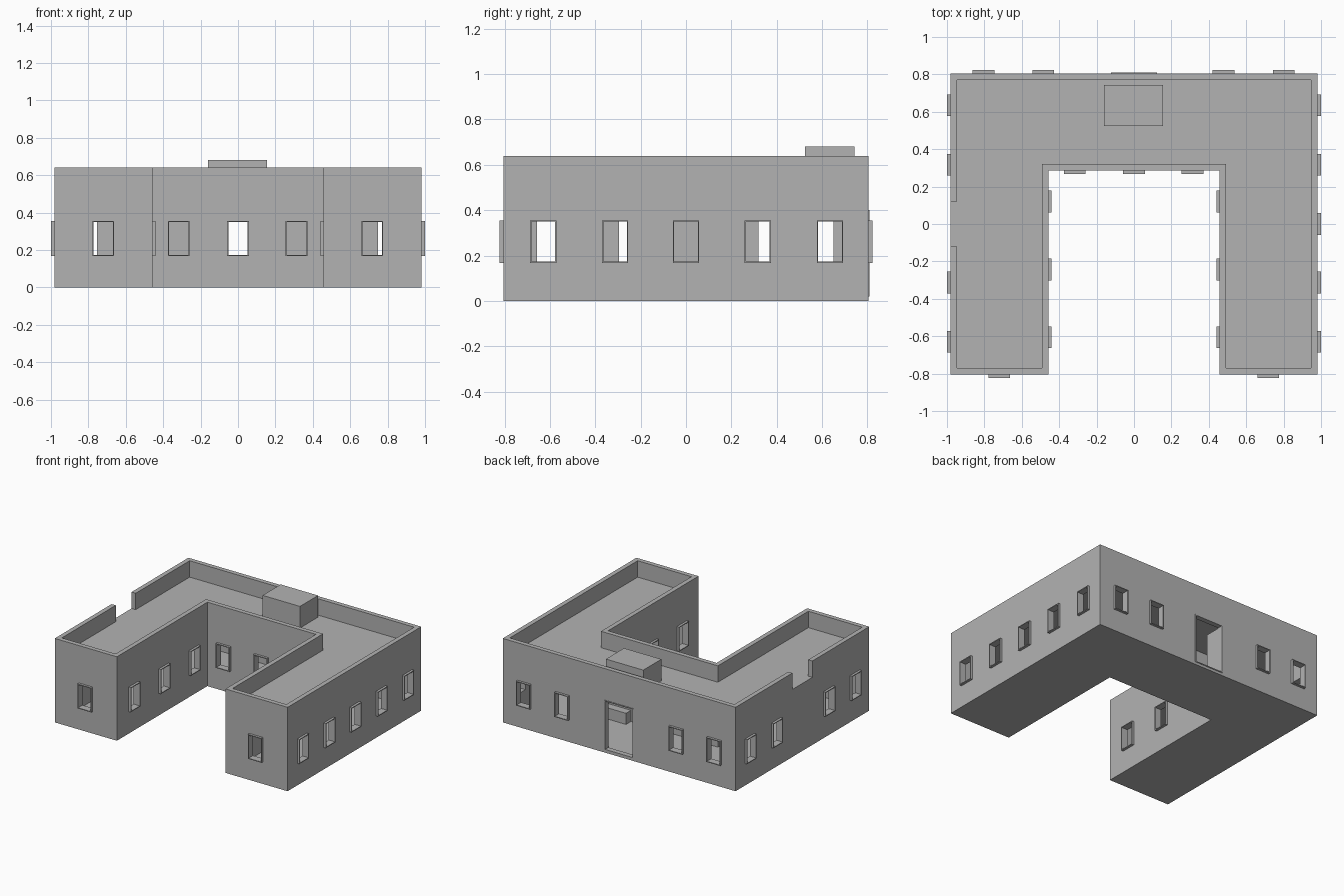
import bpy, bmesh
from math import radians
from mathutils import Matrix, Vector

if "Cube" in bpy.data.objects:
    bpy.data.objects.remove(bpy.data.objects["Cube"])

grey = bpy.data.materials.new("plain_grey")
grey.use_nodes = True
grey.diffuse_color = (0.45, 0.45, 0.45, 1)
grey.node_tree.nodes["Principled BSDF"].inputs["Base Color"].default_value = grey.diffuse_color

# Main sizes
X, Y = 0.982, 0.805             # outer half width and half depth
COURT_X, COURT_Y = 0.458, 0.285   # courtyard half width and back wall
WALL, HEIGHT = 0.035, 0.64
FLOOR, CEILING, ROOF = 0.02, 0.48, 0.515
WIN_W, SILL, HEAD = 0.116, 0.168, 0.355
DOOR_W, DOOR_H = 0.245, 0.40


def add_box(bm, lo, hi, matrix=Matrix()):
    lo, hi = Vector(lo), Vector(hi)
    size = Matrix.Diagonal((*(hi - lo), 1))
    bmesh.ops.create_cube(bm, size=1, matrix=matrix @ Matrix.Translation((lo + hi) / 2) @ size)


def add_u_block(bm, inset, z0, z1):
    """U-shaped block, shrunk by inset on every side."""
    x, y, cx, cy = X - inset, Y - inset, COURT_X + inset, COURT_Y + inset
    outline = [(-x, -y), (-cx, -y), (-cx, cy), (cx, cy), (cx, -y), (x, -y), (x, y), (-x, y)]
    face = bm.faces.new([bm.verts.new((px, py, z0)) for px, py in outline])
    top = bmesh.ops.extrude_face_region(bm, geom=[face])["geom"]
    bmesh.ops.translate(bm, vec=(0, 0, z1 - z0),
                        verts=[v for v in top if isinstance(v, bmesh.types.BMVert)])


def finish(bm, name):
    bmesh.ops.recalc_face_normals(bm, faces=bm.faces)
    mesh = bpy.data.meshes.new(name)
    bm.to_mesh(mesh)
    bm.free()
    mesh.materials.append(grey)
    obj = bpy.data.objects.new(name, mesh)
    bpy.context.collection.objects.link(obj)
    return obj


def add_frame(bm, matrix, width, z0, z1, out, bar):
    """Four bars lining an opening and standing proud of the wall."""
    w = width / 2
    for side in (-1, 1):
        a, b = sorted((side * w, side * (w - bar)))
        add_box(bm, (a, -out, z0), (b, WALL, z1), matrix)
    for z in (z0, z1 - bar):
        add_box(bm, (bar - w, -out, z), (w - bar, WALL, z + bar), matrix)


# Where windows sit: outward turn, wall face and centres along it
rows = [
    (0, -Y, (-0.72, 0.717)),
    (0, COURT_Y, (-0.317, 0, 0.313)),
    (180, Y, (-0.805, -0.485, 0.478, 0.80)),
    (90, X, (-0.63, -0.313, 0, 0.317, 0.635)),
    (-90, -X, (-0.63, -0.313, 0.317, 0.635)),
    (90, -COURT_X, (-0.605, -0.243, 0.12)),
    (-90, COURT_X, (-0.605, -0.243, 0.12)),
]
window_spots = []
for turn, face, centres in rows:
    for c in centres:
        spot = (c, face, 0) if turn in (0, 180) else (face, c, 0)
        window_spots.append(Matrix.Translation(spot) @ Matrix.Rotation(radians(turn), 4, "Z"))
door_spot = Matrix.Translation((0, Y, 0)) @ Matrix.Rotation(radians(180), 4, "Z")

# Building shell
bm = bmesh.new()
add_u_block(bm, 0, 0, HEIGHT)
shell = finish(bm, "building_shell")

# Cutter for the rooms and the space inside the parapet
bm = bmesh.new()
add_u_block(bm, WALL, FLOOR, CEILING)
add_u_block(bm, WALL, ROOF, HEIGHT + 0.1)
room_cutter = finish(bm, "room_cutter")

# Cutter for windows, doorway and parapet gap
bm = bmesh.new()
for m in window_spots:
    add_box(bm, (-WIN_W / 2, -0.03, SILL), (WIN_W / 2, WALL + 0.03, HEAD), m)
add_box(bm, (-DOOR_W / 2, -0.03, FLOOR), (DOOR_W / 2, WALL + 0.03, DOOR_H), door_spot)
add_box(bm, (-X - 0.05, -0.12, ROOF), (-X + WALL + 0.03, 0.12, HEIGHT + 0.05))
opening_cutter = finish(bm, "opening_cutter")

for cutter in (room_cutter, opening_cutter):
    cutter.hide_render = True
    mod = shell.modifiers.new(cutter.name, "BOOLEAN")
    mod.operation, mod.solver, mod.object = "DIFFERENCE", "EXACT", cutter
graph = bpy.context.evaluated_depsgraph_get()
shell_mesh = bpy.data.meshes.new_from_object(shell.evaluated_get(graph))
shell.modifiers.clear()
shell.data = shell_mesh
for cutter in (room_cutter, opening_cutter):
    bpy.data.objects.remove(cutter)

# Window frames
bm = bmesh.new()
for m in window_spots:
    add_frame(bm, m, WIN_W, SILL, HEAD, 0.018, 0.006)
finish(bm, "window_frames")

# Door frame and the leaf standing open inside
bm = bmesh.new()
add_frame(bm, door_spot, DOOR_W, FLOOR, DOOR_H, 0.004, 0.007)
finish(bm, "door_frame")
bm = bmesh.new()
add_box(bm, (-0.125, 0.65, FLOOR), (-0.115, Y - WALL, DOOR_H - 0.01))
finish(bm, "door_leaf")

# Low counter against the courtyard wall
bm = bmesh.new()
add_box(bm, (0.24, COURT_Y + WALL, FLOOR), (0.44, 0.38, 0.105))
finish(bm, "counter")

# Rooftop unit
bm = bmesh.new()
add_box(bm, (-0.16, 0.525, ROOF - 0.005), (0.155, 0.743, 0.68))
finish(bm, "roof_unit")
